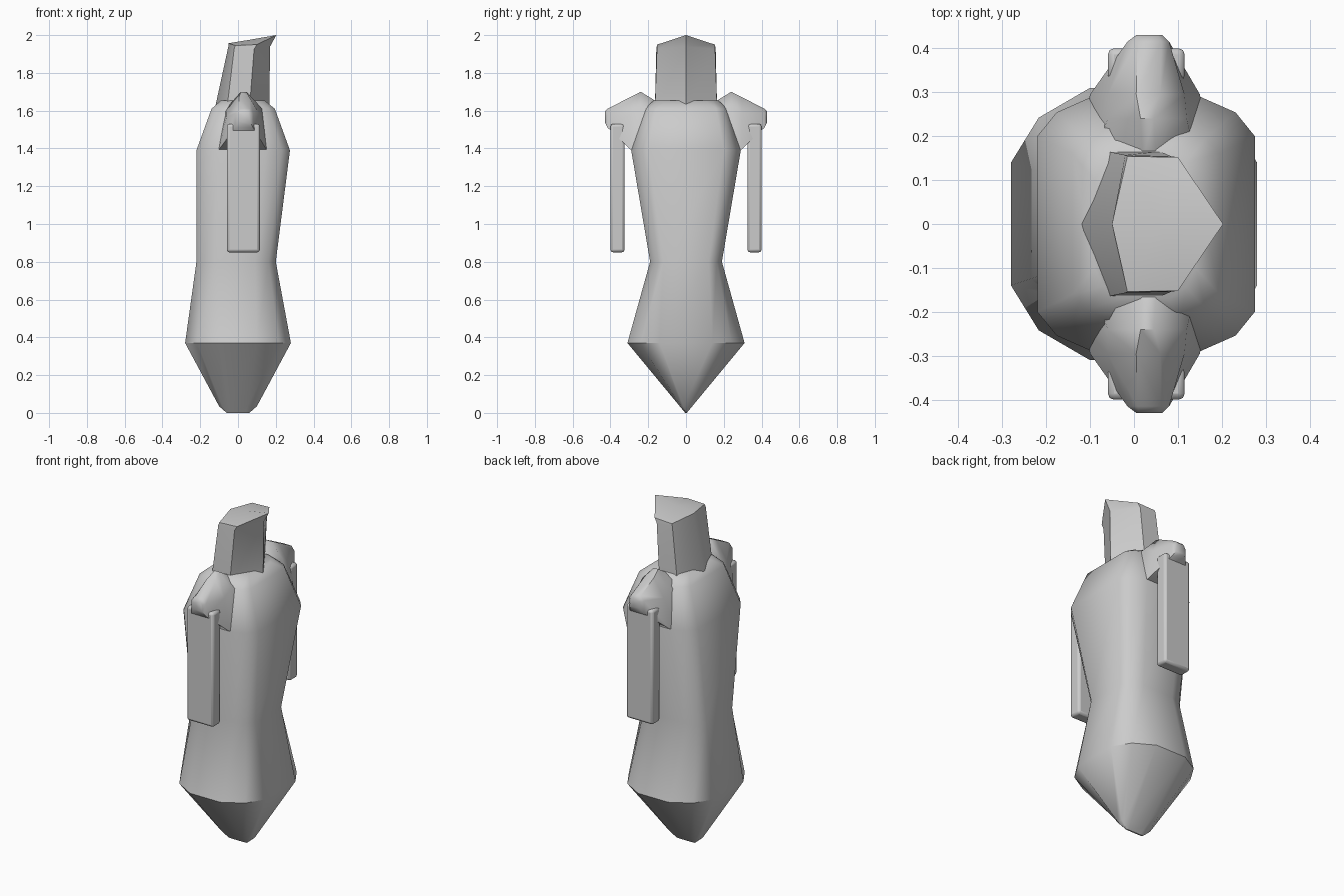
import bpy
import bmesh
from math import radians

if "Cube" in bpy.data.objects:
    bpy.data.objects.remove(bpy.data.objects["Cube"])


def finish(bm, name, angle=40, bevel=0.0):
    bmesh.ops.recalc_face_normals(bm, faces=bm.faces)
    me = bpy.data.meshes.new(name)
    bm.to_mesh(me)
    bm.free()
    ob = bpy.data.objects.new(name, me)
    bpy.context.collection.objects.link(ob)
    if bevel:
        mod = ob.modifiers.new("bevel", 'BEVEL')
        mod.width = bevel
        mod.segments = 2
    bpy.ops.object.select_all(action='DESELECT')
    ob.select_set(True)
    bpy.context.view_layer.objects.active = ob
    bpy.ops.object.shade_smooth_by_angle(angle=radians(angle))
    return ob


def loft(name, rings, angle=40):
    """Skin a list of equal-length point rings and cap both ends."""
    bm = bmesh.new()
    vs = [[bm.verts.new(p) for p in r] for r in rings]
    n = len(vs[0])
    for a, b in zip(vs, vs[1:]):
        for i in range(n):
            j = (i + 1) % n
            bm.faces.new((a[i], a[j], b[j], b[i]))
    bm.faces.new(vs[0])
    bm.faces.new(vs[-1])
    return finish(bm, name, angle)


def body_ring(z, x0, x1, hy, fy, c):
    """Rounded rectangle: flat front and back of half width fy, corner depth c."""
    my = fy + 0.6 * (hy - fy)
    half = [(x1, fy), (x1 - 0.35 * c, my), (x1 - c, hy),
            (x0 + c, hy), (x0 + 0.35 * c, my), (x0, fy)]
    return [(x, y, z) for x, y in half] + [(x, -y, z) for x, y in reversed(half)]


# Body: pointed foot, hips, waist, chest and neck base
loft("body", [body_ring(*r) for r in (
    (0.00, -0.06, 0.06, 0.004, 0.002, 0.02),
    (0.035, -0.10, 0.10, 0.033, 0.015, 0.05),
    (0.37, -0.28, 0.28, 0.31, 0.14, 0.18),
    (0.80, -0.22, 0.20, 0.19, 0.12, 0.11),
    (1.39, -0.22, 0.275, 0.29, 0.20, 0.125),
    (1.61, -0.14, 0.195, 0.22, 0.16, 0.09),
    (1.655, -0.09, 0.14, 0.17, 0.10, 0.06))])

# Head: tapered block with a sloping crown and a pointed brow
bm = bmesh.new()
outline = [(1, 0), (2, 1), (3, 1), (4, 0), (3, -1), (2, -1)]
levels = (
    {1: (0.165, 0, 1.60), 2: (0.06, 0.165, 1.60), 3: (-0.06, 0.165, 1.60), 4: (-0.125, 0, 1.60)},
    {1: (0.17, 0, 1.94), 2: (0.085, 0.154, 1.925), 3: (-0.02, 0.157, 1.93), 4: (-0.05, 0, 1.945)},
    {1: (0.203, 0, 2.00), 2: (0.10, 0.152, 1.95), 3: (-0.015, 0.154, 1.945), 4: (-0.05, 0, 1.957)})
head = [[bm.verts.new((lv[k][0], lv[k][1] * (s or 1), lv[k][2])) for k, s in outline]
        for lv in levels]
for a, b in zip(head, head[1:]):
    for i in range(6):
        bm.faces.new((a[i], a[(i + 1) % 6], b[(i + 1) % 6], b[i]))
bm.faces.new(head[0])
centre = bm.verts.new((0.06, 0, 1.975))
for i in range(6):
    bm.faces.new((head[2][i], head[2][(i + 1) % 6], centre))
finish(bm, "head", 35)

# Shoulders and hanging arms, one per side
shoulder = (
    (0.15, ((-0.11, 1.39), (-0.09, 1.58), (0.02, 1.645), (0.05, 1.645), (0.14, 1.59), (0.16, 1.39))),
    (0.24, ((-0.11, 1.39), (-0.06, 1.60), (0.015, 1.70), (0.045, 1.70), (0.12, 1.62), (0.16, 1.39))),
    (0.295, ((-0.10, 1.395), (-0.06, 1.57), (0.005, 1.672), (0.06, 1.672), (0.115, 1.58), (0.15, 1.395))),
    (0.415, ((-0.015, 1.51), (-0.015, 1.585), (0.008, 1.61), (0.062, 1.61), (0.08, 1.585), (0.08, 1.51))),
    (0.43, ((0.005, 1.54), (0.005, 1.58), (0.012, 1.595), (0.055, 1.595), (0.065, 1.58), (0.065, 1.54))))
for side, s in (("left", 1), ("right", -1)):
    loft(side + "_shoulder",
         [[(x, s * y, z) for x, z in pts] for y, pts in shoulder], 50)
    bm = bmesh.new()
    bmesh.ops.create_cube(bm, size=1)
    bmesh.ops.scale(bm, vec=(0.175, 0.075, 0.68), verts=bm.verts)
    bmesh.ops.translate(bm, vec=(0.028, s * 0.3625, 1.19), verts=bm.verts)
    finish(bm, side + "_arm", 40, 0.014)
